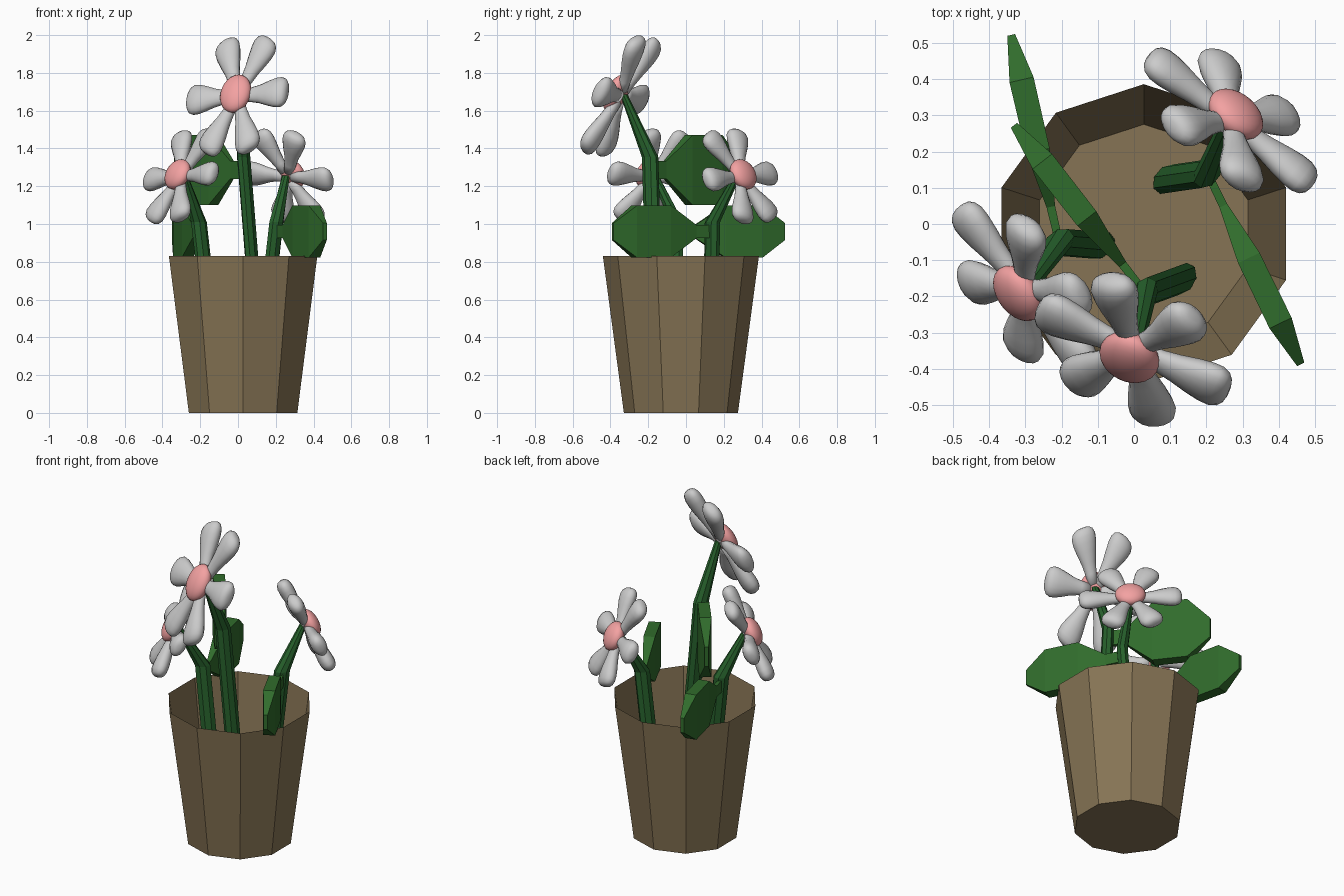
import bpy, bmesh
from math import cos, sin, pi, radians
from mathutils import Matrix, Vector

if "Cube" in bpy.data.objects:
    bpy.data.objects.remove(bpy.data.objects["Cube"])


def material(name, rgb):
    m = bpy.data.materials.new(name)
    m.diffuse_color = (*rgb, 1)
    m.use_nodes = True
    m.node_tree.nodes["Principled BSDF"].inputs["Base Color"].default_value = m.diffuse_color
    return m


BROWN = material("pot_brown", (0.24, 0.175, 0.09))
STEM = material("stem_green", (0.02, 0.12, 0.025))
LEAF = material("leaf_green", (0.03, 0.15, 0.025))
PINK = material("centre_pink", (0.90, 0.36, 0.36))


def ring(c, a, b, n, start=0.0, ax=(1, 0, 0), ay=(0, 1, 0)):
    """Elliptical ring of n points around c."""
    c, ax, ay = Vector(c), Vector(ax), Vector(ay)
    return [c + ax * a * cos(start + 2 * pi * i / n) + ay * b * sin(start + 2 * pi * i / n)
            for i in range(n)]


def loft(bm, rings, cap_end=True):
    """Skin consecutive rings and cap the ends."""
    vs = [[bm.verts.new(p) for p in r] for r in rings]
    n = len(vs[0])
    for r0, r1 in zip(vs, vs[1:]):
        for i in range(n):
            j = (i + 1) % n
            bm.faces.new((r0[i], r0[j], r1[j], r1[i]))
    bm.faces.new(vs[0][::-1])
    if cap_end:
        bm.faces.new(vs[-1])


def finish(name, bm, mat=None, smooth=False, matrix=None, fix=True):
    if fix:
        bmesh.ops.recalc_face_normals(bm, faces=bm.faces)
    me = bpy.data.meshes.new(name)
    for f in bm.faces:
        f.smooth = smooth
    bm.to_mesh(me)
    bm.free()
    ob = bpy.data.objects.new(name, me)
    bpy.context.collection.objects.link(ob)
    if mat:
        me.materials.append(mat)
    if matrix:
        ob.matrix_world = matrix
    return ob


# Open ten-sided pot, thin walls
bm = bmesh.new()
loft(bm, [ring((0.027, -0.027, z), r, r, 10, pi / 2) for z, r in ((0, 0.302), (0.83, 0.413))],
     cap_end=False)
finish("pot", bm, BROWN, fix=False)

HEAD = Vector((0.045, -0.153, 1.252))
TILT = Matrix.Translation(HEAD) @ Matrix.Rotation(radians(64), 4, 'X')

# Petal profile: distance from centre, half width, half thickness
PETAL = [(0.03, .03, .026), (0.08, .032, .028), (0.13, .041, .034), (0.18, .056, .041),
         (0.22, .066, .044), (0.25, .068, .043), (0.272, .059, .036), (0.284, .042, .025),
         (0.289, .02, .012)]
PETAL_ANGLES = (4, 67, 119, 184, 247, 299)
# Leaf profile: distance from stem, half thickness, half height
LEAF_PROFILE = [(0.02, .011, .035), (0.10, .012, .035), (0.26, .033, .138),
                (0.46, .034, .138), (0.587, .011, .045)]


def flower(label, x, y, angle, stretch):
    m = (Matrix.Translation((x, y, 0)) @ Matrix.Rotation(radians(angle), 4, 'Z')
         @ Matrix.Diagonal((1, 1, stretch, 1)))

    # Stem, bent where the leaf joins
    bm = bmesh.new()
    loft(bm, [ring((0.076, 0.085, 0.01), .033, .046, 8, pi / 8),
              ring((0, 0, 1.01), .033, .046, 8, pi / 8),
              ring(HEAD + Vector((0, .02, .005)), .022, .02, 8, pi / 8)])
    finish(label + "_stem", bm, STEM, matrix=m)

    # Thick faceted leaf
    bm = bmesh.new()
    d = Vector((cos(radians(156)), sin(radians(156)), 0))
    side = Vector((-d.y, d.x, 0))
    up = Vector((0, 0, 1))
    loft(bm, [[d * s + up * 0.96 + side * t * i + up * h * j
               for i, j in ((-1, -1), (1, -1), (1, 1), (-1, 1))] for s, t, h in LEAF_PROFILE])
    finish(label + "_leaf", bm, LEAF, matrix=m)

    # Six petals
    bm = bmesh.new()
    for k in PETAL_ANGLES:
        a = radians(k)
        out, across = Vector((cos(a), sin(a), 0)), Vector((-sin(a), cos(a), 0))
        loft(bm, [ring(out * r, w, t, 16, 0, across, (0, 0, 1)) for r, w, t in PETAL])
    finish(label + "_petals", bm, smooth=True, matrix=m @ TILT)

    # Domed flower centre
    bm = bmesh.new()
    bmesh.ops.create_uvsphere(bm, u_segments=24, v_segments=14, radius=1,
                              matrix=Matrix.Translation((0, 0, 0.025))
                              @ Matrix.Diagonal((.086, .086, .048, 1)))
    finish(label + "_centre", bm, PINK, smooth=True, matrix=m @ TILT)


flower("tall_flower", 0.03, -0.19, -28, 1.34)
flower("left_flower", -0.207, -0.05, -53, 1.0)
flower("right_flower", 0.203, 0.14, 140, 1.0)
